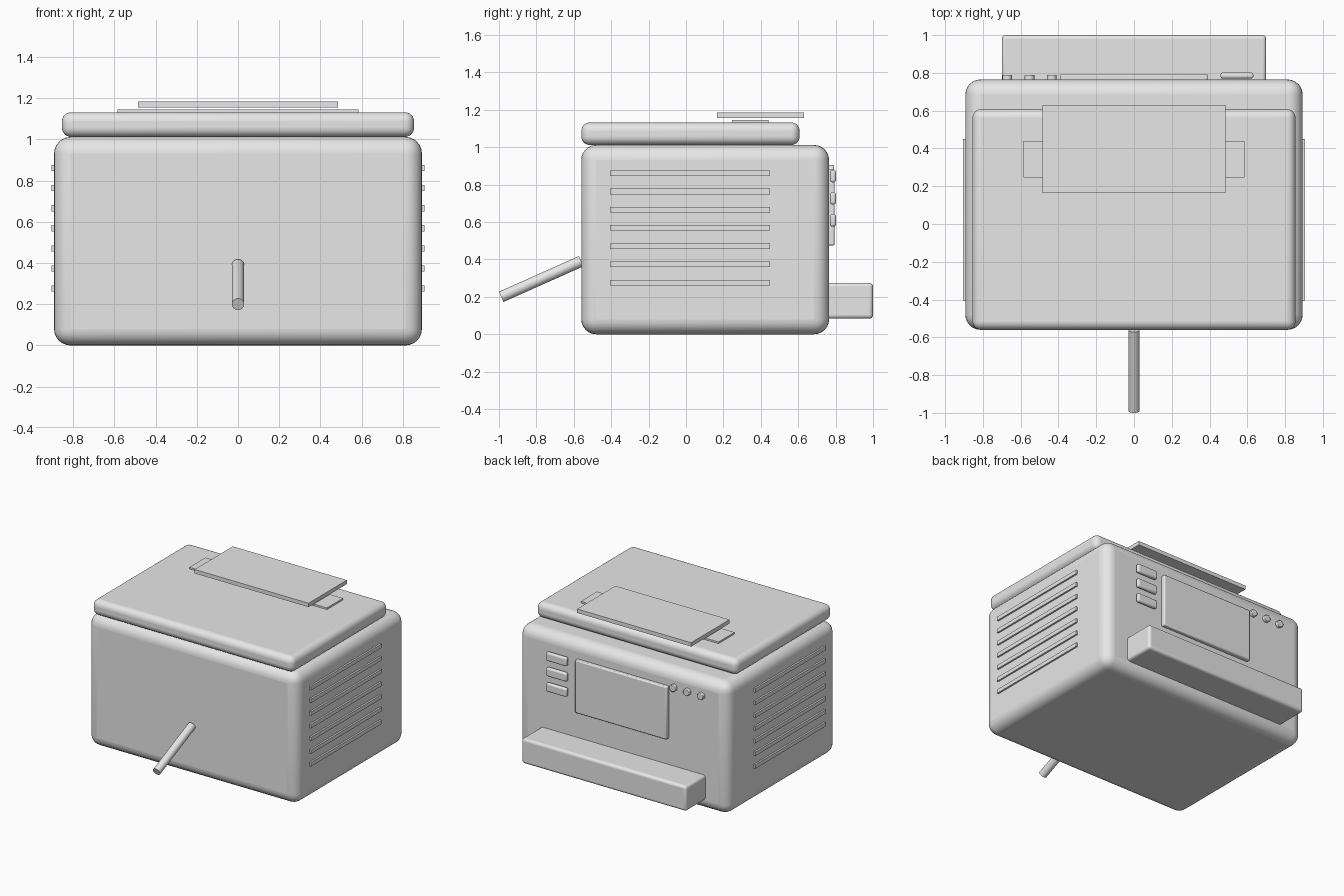
import bpy
import math
from mathutils import Vector

cube = bpy.data.objects.get("Cube")
if cube:
    bpy.data.objects.remove(cube, do_unlink=True)

# Single plastic colour
grey = bpy.data.materials.new("light_grey_plastic")
grey.use_nodes = True
colour = (0.8, 0.8, 0.8, 1)
grey.diffuse_color = colour
grey.node_tree.nodes["Principled BSDF"].inputs["Base Color"].default_value = colour


def finish(obj, name, bevel=0, segments=4):
    obj.name = name
    obj.data.materials.append(grey)
    if bevel:
        mod = obj.modifiers.new("Rounded edges", 'BEVEL')
        mod.width = bevel
        mod.segments = segments
        mod.limit_method = 'ANGLE'
        bpy.ops.object.shade_smooth_by_angle(angle=math.radians(35))
    return obj


def box(name, x, y, z, bevel=0, segments=4):
    """Box from (min, max) ranges along each axis."""
    ranges = (x, y, z)
    centre = [(a + b) / 2 for a, b in ranges]
    bpy.ops.mesh.primitive_cube_add(size=1, location=centre)
    obj = bpy.context.object
    obj.scale = [b - a for a, b in ranges]
    bpy.ops.object.transform_apply(location=False, rotation=False, scale=True)
    return finish(obj, name, bevel, segments)


def rod(name, start, end, radius, bevel=0):
    """Cylinder between two points."""
    start, end = Vector(start), Vector(end)
    axis = end - start
    bpy.ops.mesh.primitive_cylinder_add(vertices=32, radius=radius, depth=axis.length,
                                        location=(start + end) / 2)
    obj = bpy.context.object
    obj.rotation_euler = axis.to_track_quat('Z', 'Y').to_euler()
    bpy.ops.object.shade_smooth_by_angle(angle=math.radians(35))
    return finish(obj, name, bevel, 2)


# Main housing and scanner lid
box("body", (-0.893, 0.893), (-0.56, 0.765), (0, 1.012), 0.08, 6)
box("lid", (-0.855, 0.855), (-0.56, 0.608), (1.012, 1.132), 0.045, 6)

# Feeder on the lid with its sheet
box("feeder_slot", (-0.585, 0.585), (0.245, 0.44), (1.125, 1.145))
box("paper_sheet", (-0.485, 0.485), (0.165, 0.63), (1.155, 1.185))

# Output tray at the bottom of the back
box("output_tray", (-0.70, 0.70), (0.70, 1.0), (0.083, 0.275), 0.02, 4)

# Control panel: screen, bar buttons and round buttons
box("screen", (-0.39, 0.39), (0.75, 0.795), (0.475, 0.88), 0.008, 2)
for i in range(3):
    z = 0.845 - i * 0.118
    box(f"bar_button_{i + 1}", (0.458, 0.632), (0.77, 0.802), (z - 0.033, z + 0.033), 0.012, 3)
    x = -0.435 - i * 0.118
    rod(f"round_button_{i + 1}", (x, 0.75, 0.88), (x, 0.79, 0.88), 0.026, 0.004)

# Ventilation ribs on both sides
for side, sign in (("left", 1), ("right", -1)):
    for i in range(7):
        z = 0.276 + i * 0.0975
        xs = sorted((sign * 0.88, sign * 0.906))
        box(f"{side}_vent_{i + 1}", xs, (-0.405, 0.45), (z - 0.015, z + 0.015))

# Angled rod at the front
rod("front_rod", (0, -0.988, 0.2), (0, -0.56, 0.391), 0.03)
